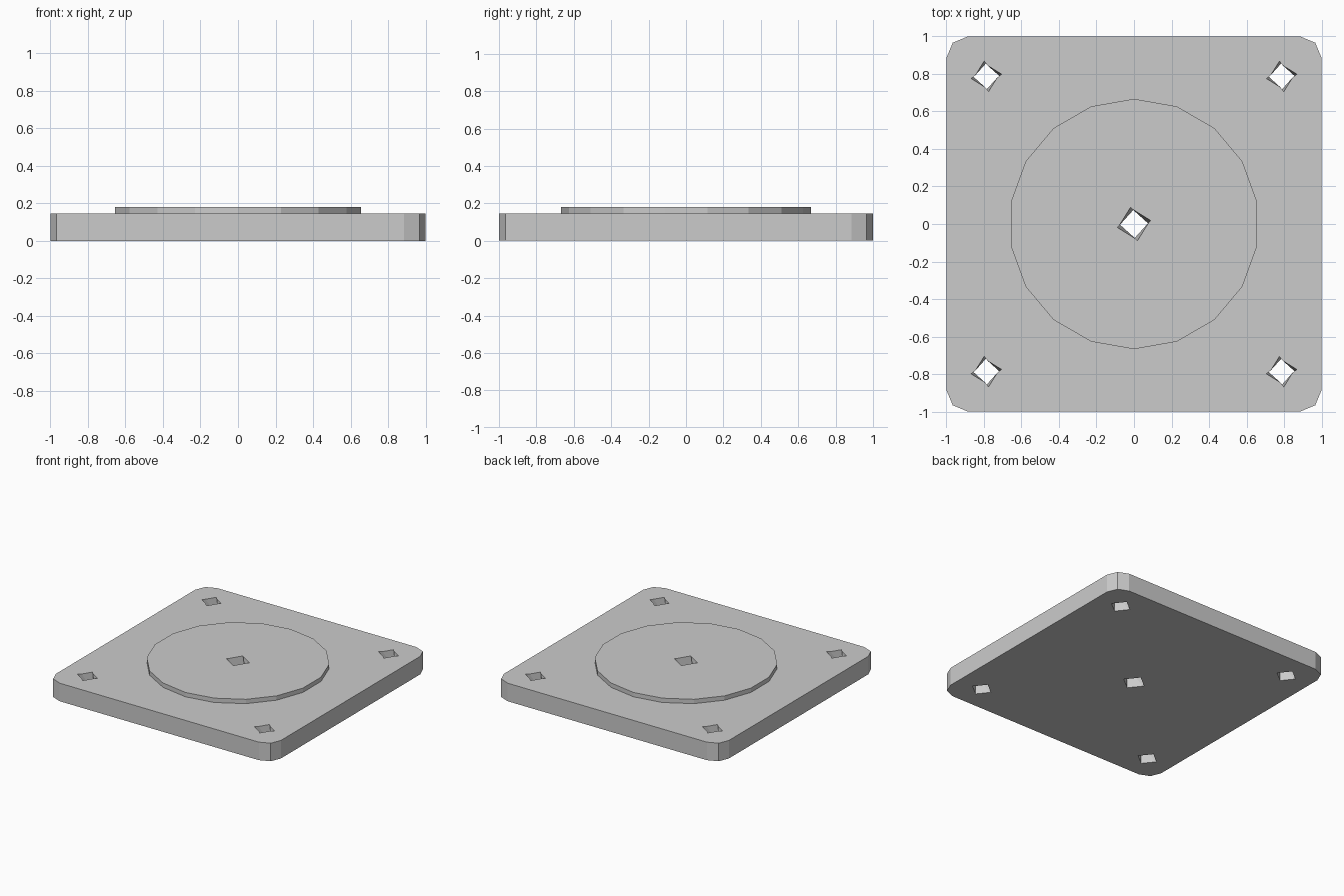
import bpy, bmesh, math

if "Cube" in bpy.data.objects:
    bpy.data.objects.remove(bpy.data.objects["Cube"])

PLATE_TOP, DISC_TOP = 0.145, 0.18


def make_prism(name, points, z0, z1, twist=0.0, centre=(0, 0)):
    """Closed prism from an outline; the top may be twisted about the centre."""
    bm = bmesh.new()
    rings = []
    for z, a in ((z0, 0.0), (z1, twist)):
        c, s = math.cos(a), math.sin(a)
        rings.append([bm.verts.new((centre[0] + x * c - y * s,
                                    centre[1] + x * s + y * c, z))
                      for x, y in points])
    low, high = rings
    bm.faces.new(low[::-1])
    bm.faces.new(high)
    n = len(points)
    for i in range(n):
        j = (i + 1) % n
        if twist:
            bm.faces.new((low[i], low[j], high[j]))
            bm.faces.new((low[i], high[j], high[i]))
        else:
            bm.faces.new((low[i], low[j], high[j], high[i]))
    mesh = bpy.data.meshes.new(name)
    bm.to_mesh(mesh)
    bm.free()
    obj = bpy.data.objects.new(name, mesh)
    bpy.context.collection.objects.link(obj)
    return obj


def ring(radius, sides, start=0.0):
    return [(radius * math.cos(start + math.tau * i / sides),
             radius * math.sin(start + math.tau * i / sides)) for i in range(sides)]


def combine(target, tool, operation):
    mod = target.modifiers.new(operation.lower(), 'BOOLEAN')
    mod.operation, mod.object, mod.solver = operation, tool, 'EXACT'
    bpy.context.view_layer.objects.active = target
    bpy.ops.object.modifier_apply(modifier=mod.name)
    bpy.data.objects.remove(tool, do_unlink=True)


# Square plate with coarsely rounded corners
R = 0.115
outline = []
for k, (sx, sy) in enumerate(((1, 1), (-1, 1), (-1, -1), (1, -1))):
    for step in range(3):
        a = math.pi / 2 * (k + step / 2)
        outline.append((sx * (1 - R) + R * math.cos(a), sy * (1 - R) + R * math.sin(a)))
plate = make_prism("mounting_plate", outline, 0.0, PLATE_TOP)

# Low raised disc
disc = make_prism("raised_disc", ring(0.667, 18, math.pi / 2), 0.08, DISC_TOP)
combine(plate, disc, 'UNION')

# Centre hole and four corner holes, coarse and slightly twisted
holes = [(0, 0, 0.092)] + [(x, y, 0.083) for x in (-0.787, 0.787) for y in (-0.787, 0.787)]
for x, y, r in holes:
    cutter = make_prism("hole_cutter", ring(r, 4, 1.45), -0.02, 0.2, 0.35, (x, y))
    cutter.hide_render = True
    combine(plate, cutter, 'DIFFERENCE')
